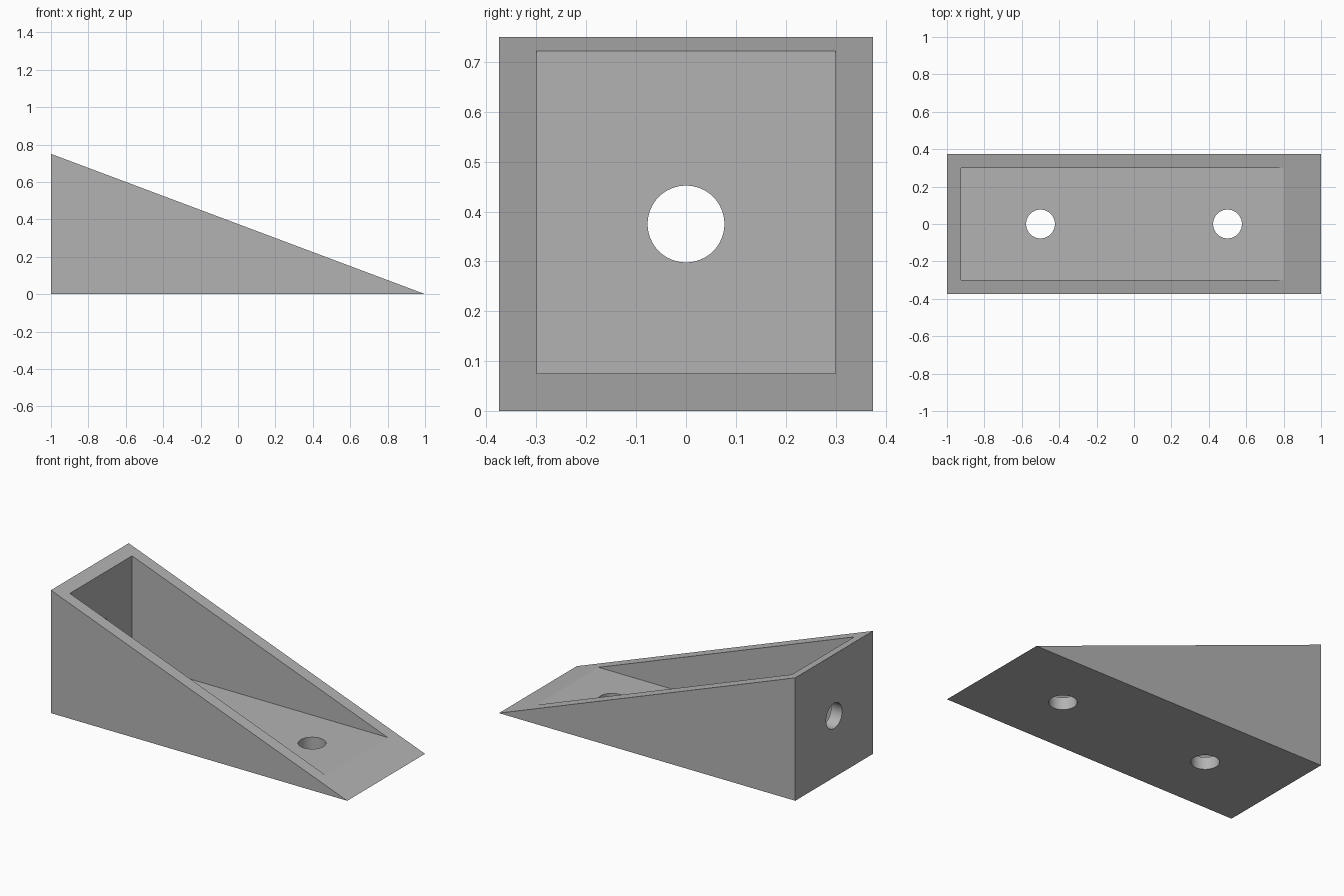
import bpy, bmesh, math

if "Cube" in bpy.data.objects:
    bpy.data.objects.remove(bpy.data.objects["Cube"])

LENGTH, HALF_W, HEIGHT = 2.0, 0.375, 0.75
WALL = 0.075
HOLE_R = 0.077

grey = bpy.data.materials.new("grey")
grey.diffuse_color = (0.45, 0.45, 0.45, 1)
grey.use_nodes = True
grey.node_tree.nodes["Principled BSDF"].inputs["Base Color"].default_value = grey.diffuse_color


def prism(name, profile, half_width):
    """Extrude an (x, z) profile symmetrically along y."""
    bm = bmesh.new()
    face = bm.faces.new([bm.verts.new((x, -half_width, z)) for x, z in profile])
    ext = bmesh.ops.extrude_face_region(bm, geom=[face])
    verts = [g for g in ext["geom"] if isinstance(g, bmesh.types.BMVert)]
    bmesh.ops.translate(bm, verts=verts, vec=(0, 2 * half_width, 0))
    bmesh.ops.recalc_face_normals(bm, faces=bm.faces)
    mesh = bpy.data.meshes.new(name)
    bm.to_mesh(mesh)
    bm.free()
    obj = bpy.data.objects.new(name, mesh)
    bpy.context.collection.objects.link(obj)
    mesh.materials.append(grey)
    return obj


def drill(name, location, rotation=(0, 0, 0)):
    bpy.ops.mesh.primitive_cylinder_add(vertices=64, radius=HOLE_R, depth=0.3,
                                        location=location, rotation=rotation)
    obj = bpy.context.object
    obj.name = name
    obj.data.materials.append(grey)
    return obj


# Solid wedge body
wedge = prism("wedge_block", [(-1, 0), (1, 0), (-1, HEIGHT)], HALF_W)

# Pocket open through the slope, leaving floor, side walls and back wall
pocket = prism("pocket_cutter", [(-1 + WALL, WALL), (1, WALL), (1, 1), (-1 + WALL, 1)], 0.3)

# Two screw holes in the floor and one through the tall end
cutters = [
    pocket,
    drill("floor_hole_cutter_a", (-0.5, 0, 0)),
    drill("floor_hole_cutter_b", (0.5, 0, 0)),
    drill("end_hole_cutter", (-1, 0, HEIGHT / 2), (0, math.pi / 2, 0)),
]
for cutter in cutters:
    mod = wedge.modifiers.new(cutter.name, "BOOLEAN")
    mod.operation = "DIFFERENCE"
    mod.solver = "EXACT"
    mod.object = cutter
    bpy.context.view_layer.objects.active = wedge
    bpy.ops.object.modifier_apply(modifier=mod.name)
    bpy.data.objects.remove(cutter)

# Smooth hole walls, crisp rims
bpy.ops.object.select_all(action="DESELECT")
wedge.select_set(True)
bpy.context.view_layer.objects.active = wedge
bpy.ops.object.shade_smooth_by_angle(angle=math.radians(30))
# Keep the shallow edge between floor and slope crisp too
for poly in wedge.data.polygons:
    n = poly.normal
    if n.z > 0.9 or abs(n.y) > 0.999:
        poly.use_smooth = False
